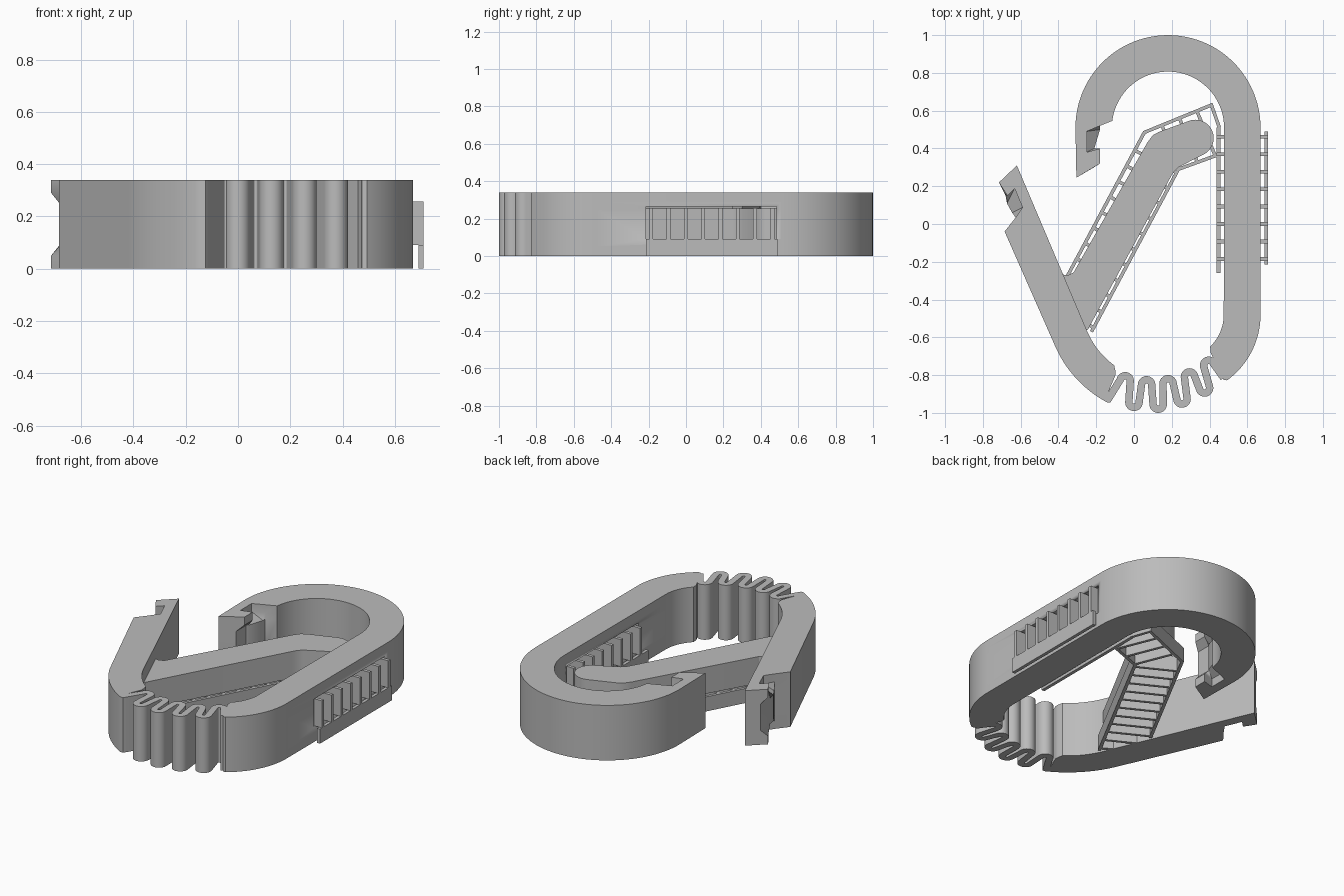
import bpy, bmesh, math
from mathutils import Vector

if "Cube" in bpy.data.objects:
    bpy.data.objects.remove(bpy.data.objects["Cube"])

grey = bpy.data.materials.new("plain grey")
grey.diffuse_color = (0.5, 0.5, 0.5, 1)
grey.use_nodes = True
grey.node_tree.nodes["Principled BSDF"].inputs["Base Color"].default_value = grey.diffuse_color
H = 0.34


def loft(name, layers):
    """Solid through plan outlines; layers = [(z, outline), ...]."""
    bm = bmesh.new()
    rings = [[bm.verts.new((x, y, z)) for x, y in pts] for z, pts in layers]
    n = len(rings[0])
    for a, b in zip(rings, rings[1:]):
        for i in range(n):
            j = (i + 1) % n
            bm.faces.new((a[i], a[j], b[j], b[i]))
    bm.faces.new(rings[0][::-1])
    bm.faces.new(rings[-1])
    bmesh.ops.recalc_face_normals(bm, faces=bm.faces)
    bmesh.ops.triangulate(bm, faces=[f for f in bm.faces if len(f.verts) > 4])
    me = bpy.data.meshes.new(name)
    bm.to_mesh(me)
    bm.free()
    ob = bpy.data.objects.new(name, me)
    bpy.context.collection.objects.link(ob)
    me.materials.append(grey)
    bpy.ops.object.select_all(action='DESELECT')
    ob.select_set(True)
    bpy.context.view_layer.objects.active = ob
    bpy.ops.object.shade_smooth_by_angle(angle=math.radians(30))
    return ob


def prism(name, pts, z0, z1):
    return loft(name, [(z0, pts), (z1, pts)])


def box(name, x0, x1, y0, y1, z0, z1):
    return prism(name, [(x0, y0), (x1, y0), (x1, y1), (x0, y1)], z0, z1)


def arc(cx, cy, r, a0, a1, n=24):
    return [(cx + r * math.cos(math.radians(a0 + (a1 - a0) * i / n)),
             cy + r * math.sin(math.radians(a0 + (a1 - a0) * i / n))) for i in range(n + 1)]


def ribbon(name, path, width, z0, z1):
    """Wall of constant thickness along a plan path, with mitred corners."""
    p = [Vector(q) for q in path]
    left, right = [], []
    for i, q in enumerate(p):
        d0 = (q - p[i - 1]).normalized() if i else (p[1] - q).normalized()
        d1 = (p[i + 1] - q).normalized() if i < len(p) - 1 else d0
        t = (d0 + d1).normalized()
        off = Vector((-t.y, t.x)) * width / 2 / max(t.dot(d1), 0.5)
        left.append(tuple(q + off))
        right.append(tuple(q - off))
    return prism(name, left + right[::-1], z0, z1)


def interlock(name, wide, narrow, rest):
    """Latch end whose barb and notch change towards mid height."""
    a, b = wide + rest, narrow + rest
    return loft(name, [(0, a), (0.05, a), (0.09, b), (0.25, b), (0.29, a), (H, a)])


# Hooked main body
body_rest = (arc(0.18, 0.51, 0.297, 173, 0, 40)
             + arc(0.24, -0.48, 0.235, 0, -46, 14)
             + [(0.405, -0.68), (0.415, -0.70), (0.465, -0.80), (0.475, -0.825)]
             + arc(0.24, -0.48, 0.43, -54, 0, 18)
             + arc(0.18, 0.51, 0.49, 0, 180, 48))
body = interlock("main_body",
                 [(-0.305, 0.245), (-0.18, 0.32), (-0.18, 0.40), (-0.25, 0.38), (-0.25, 0.49), (-0.18, 0.52)],
                 [(-0.305, 0.245), (-0.22, 0.295), (-0.22, 0.39), (-0.21, 0.40), (-0.18, 0.50), (-0.18, 0.52)],
                 body_rest)

# Window through the straight side
cutter = box("window_cutter", 0.4, 0.8, -0.215, 0.485, 0.09, 0.265)
cutter.hide_render = True
cutter.hide_viewport = True
cut = body.modifiers.new("window", 'BOOLEAN')
cut.object = cutter
cut.solver = 'EXACT'

# Gate with barbed tip
gate_rest = ([(-0.685, -0.04)] + arc(0.148, -0.40, 0.617, 203, 242, 16)
             + [(-0.125, -0.945), (-0.115, -0.93), (-0.14, -0.90), (-0.098, -0.80), (-0.098, -0.78)]
             + arc(0.148, -0.40, 0.43, 234, 203, 14))
interlock("gate",
          [(-0.62, 0.31), (-0.715, 0.22), (-0.67, 0.15), (-0.632, 0.188), (-0.59, 0.087), (-0.627, 0.034)],
          [(-0.62, 0.31), (-0.683, 0.25), (-0.68, 0.15), (-0.672, 0.108), (-0.645, 0.06), (-0.627, 0.034)],
          gate_rest)

# Serpentine spring: outermost points of alternating inner and outer bends
bends = [Vector(q) for q in ((-0.15, -0.95), (-0.037, -0.785), (-0.005, -0.99), (0.068, -0.805),
                             (0.13, -1.0), (0.175, -0.80), (0.262, -0.972), (0.283, -0.765),
                             (0.388, -0.912), (0.378, -0.705), (0.50, -0.83))]
r, thick = 0.027, 0.039
path = [(-0.135, -0.925)]
for i in range(1, len(bends) - 1):
    axis = (bends[i] - (bends[i - 1] + bends[i + 1]) / 2).normalized()
    c = bends[i] - axis * (r + thick / 2)
    side = Vector((axis.y, -axis.x))
    if side.x < 0:
        side = -side
    for k in range(13):
        a = math.pi * k / 12
        path.append(tuple(c - side * r * math.cos(a) + axis * r * math.sin(a)))
path.append((0.475, -0.815))
ribbon("spring", path, thick, 0, H)

# Inner arm with rounded end
arm = ([(-0.42, -0.30), (-0.33, -0.58), (-0.245, -0.56), (0.195, 0.25), (0.21, 0.275), (0.235, 0.30)]
       + arc(0.325, 0.455, 0.097, -68, 112, 24)
       + [(0.13, 0.487), (0.10, 0.47), (0.07, 0.43), (-0.305, -0.23),
          (-0.32, -0.257), (-0.35, -0.272), (-0.375, -0.268), (-0.39, -0.245)])
prism("inner_arm", arm, 0.09, 0.255)

# Support rails and rungs below the arm
T, Z = 0.018, 0.09
left0, bend = Vector((-0.355, -0.28)), Vector((0.055, 0.485))
ribbon("arm_rail_left", [left0, bend, (0.41, 0.63), (0.452, 0.51)], T, 0, Z)
ribbon("arm_rail_right", [(-0.225, -0.57), (0.235, 0.29), (0.455, 0.37)], T, 0, Z)
runs = [(left0, bend, 0.253, [-0.17 + 0.093 * i for i in range(11)]),
        (bend, Vector((0.41, 0.63)), 0.249, [0.1, 0.2, 0.3])]
for start, end, span, steps in runs:
    u = (end - start).normalized()
    n = Vector((u.y, -u.x))
    for t in steps:
        q = start + u * t
        ribbon("arm_rung", [q, q + n * span], T, 0, Z)

# Support rails and ribs in the window
box("window_rail_inner", 0.437, 0.457, -0.26, 0.51, 0, Z)
box("window_rail_outer", 0.69, 0.71, -0.215, 0.49, 0, Z)
for i in range(8):
    y = 0.462 - 0.0925 * i
    box("window_rib", 0.437, 0.71, y - 0.01, y + 0.01, Z, 0.257)
